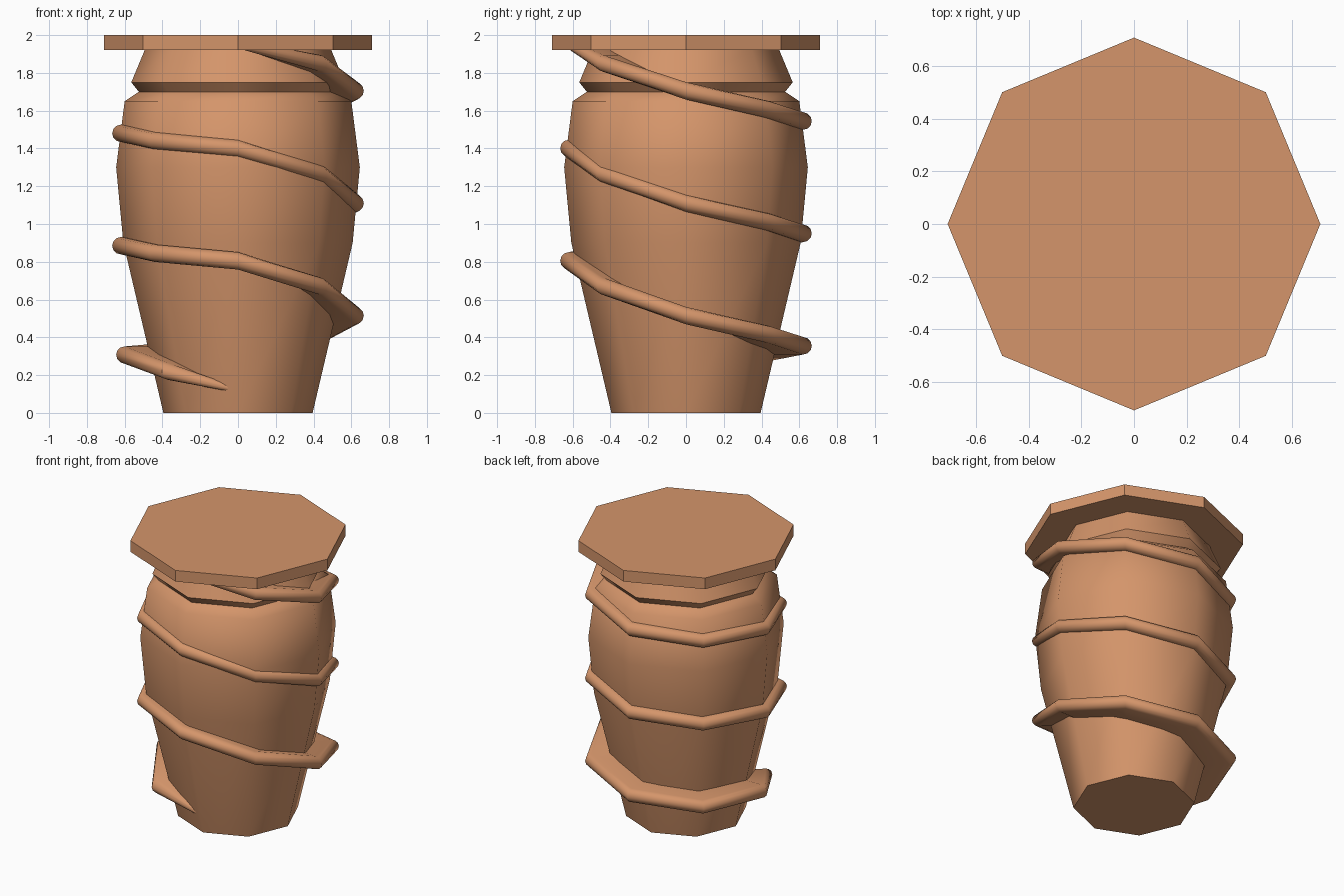
import bpy, bmesh, math

if "Cube" in bpy.data.objects:
    bpy.data.objects.remove(bpy.data.objects["Cube"])

clay = bpy.data.materials.new("tan_clay")
clay.diffuse_color = (0.66, 0.30, 0.145, 1)
clay.use_nodes = True
clay.node_tree.nodes["Principled BSDF"].inputs["Base Color"].default_value = clay.diffuse_color


def finish(name, bm, angle):
    bmesh.ops.recalc_face_normals(bm, faces=bm.faces)
    me = bpy.data.meshes.new(name)
    bm.to_mesh(me)
    bm.free()
    ob = bpy.data.objects.new(name, me)
    bpy.context.collection.objects.link(ob)
    me.materials.append(clay)
    bpy.ops.object.select_all(action='DESELECT')
    ob.select_set(True)
    bpy.context.view_layer.objects.active = ob
    bpy.ops.object.shade_smooth_by_angle(angle=math.radians(angle))
    return ob


def skin(bm, rings, closed=True):
    # bridge successive closed rings and cap both ends
    n = len(rings[0])
    for a, b in zip(rings, rings[1:]):
        for i in range(n):
            j = (i + 1) % n
            bm.faces.new((a[i], a[j], b[j], b[i]))
    bm.faces.new(rings[0])
    bm.faces.new(rings[-1])


def octagon_lathe(name, profile, angle):
    bm = bmesh.new()
    rings = []
    for r, z in profile:
        rings.append([bm.verts.new((r * math.cos(i * math.pi / 4),
                                    r * math.sin(i * math.pi / 4), z)) for i in range(8)])
    skin(bm, rings)
    return finish(name, bm, angle)


# tapered eight-sided shaft with a notch and collar below the head
octagon_lathe("shaft", [(0.395, 0), (0.607, 0.9), (0.645, 1.3), (0.6, 1.65), (0.525, 1.70),
                        (0.565, 1.75), (0.49, 1.93)], 50)

# flat octagonal head
octagon_lathe("head_plate", [(0.71, 1.92), (0.71, 2.0)], 30)

# spiral thread: radial stadium section swept down in 45 degree steps
drop = [0, 0.04, 0.08, 0.215, 0.37, 0.47, 0.53, 0.565]
ends = {2: (0.62, 1.955, 0.025), 3: (0.62, 1.85, 0.044), 24: (0.60, 0.307, 0.045),
        25: (0.525, 0.22, 0.045), 26: (0.39, 0.12, 0.015)}
bm = bmesh.new()
rings = []
for k in range(2, 27):
    t = math.pi + k * math.pi / 4
    r, z, h = ends.get(k, (0.62, 2.075 - 0.595 * (k // 8) - drop[k % 8], 0.046))
    inner = 0.33 if k > 16 else 0.46
    section = [(inner, z - h)]
    section += [(r + h * math.cos(a), z + h * math.sin(a))
                for a in (math.radians(-90 + 30 * i) for i in range(7))]
    section += [(inner, z + h)]
    rings.append([bm.verts.new((p * math.cos(t), p * math.sin(t), q)) for p, q in section])
skin(bm, rings)
finish("spiral_thread", bm, 50)
